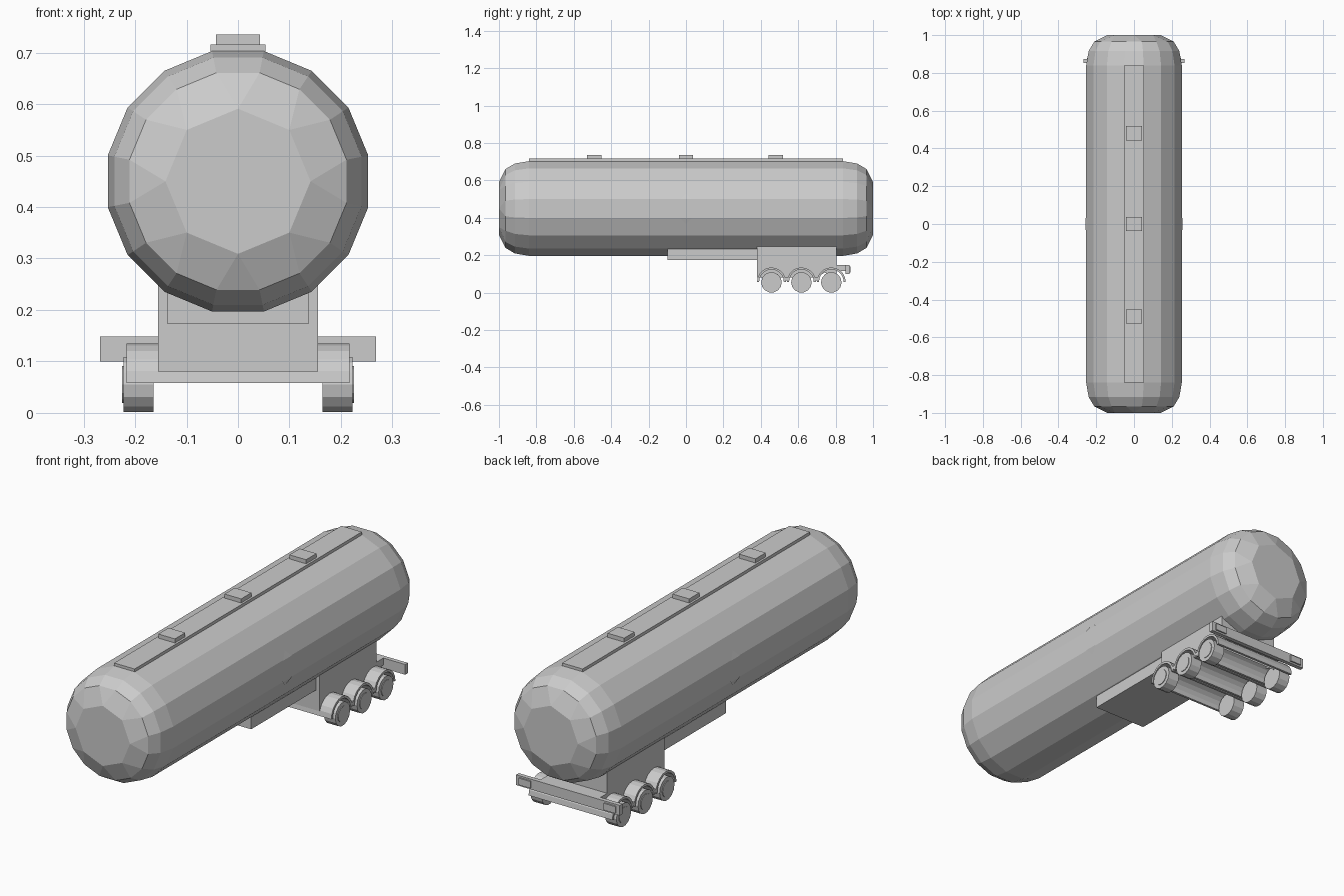
import bpy, bmesh, math
from mathutils import Matrix

if "Cube" in bpy.data.objects:
    bpy.data.objects.remove(bpy.data.objects["Cube"])

AXLES = (0.457, 0.617, 0.777)


def finish(bm, name):
    bmesh.ops.recalc_face_normals(bm, faces=bm.faces)
    me = bpy.data.meshes.new(name)
    bm.to_mesh(me)
    bm.free()
    ob = bpy.data.objects.new(name, me)
    bpy.context.collection.objects.link(ob)
    return ob


def box(name, x0, x1, y0, y1, z0, z1):
    bm = bmesh.new()
    m = Matrix.Translation(((x0 + x1) / 2, (y0 + y1) / 2, (z0 + z1) / 2)) \
        @ Matrix.Diagonal((x1 - x0, y1 - y0, z1 - z0, 1))
    bmesh.ops.create_cube(bm, size=1, matrix=m)
    return finish(bm, name)


def prism_x(name, profile, x0, x1):
    """Extrude a closed (y, z) outline along x."""
    bm = bmesh.new()
    a = [bm.verts.new((x0, y, z)) for y, z in profile]
    b = [bm.verts.new((x1, y, z)) for y, z in profile]
    n = len(profile)
    for i in range(n):
        j = (i + 1) % n
        bm.faces.new((a[i], a[j], b[j], b[i]))
    bm.faces.new(a)
    bm.faces.new(b[::-1])
    bmesh.ops.triangulate(bm, faces=[f for f in bm.faces if len(f.verts) > 4])
    return finish(bm, name)


# Tank: sixteen-sided barrel with octagonal end caps
bm = bmesh.new()
for s in (-1, 1):
    for y, r, n, off in ((1.0, 0.141, 8, 0), (0.965, 0.215, 16, 0.5),
                         (0.915, 0.245, 16, 0.5), (0.84, 0.258, 16, 0.5)):
        for i in range(n):
            a = (i + off) * math.tau / n
            bm.verts.new((r * math.cos(a), s * y, 0.45 + r * math.sin(a)))
bmesh.ops.convex_hull(bm, input=bm.verts)
bmesh.ops.dissolve_limit(bm, angle_limit=math.radians(1),
                         verts=bm.verts, edges=bm.edges)
finish(bm, "tank")

# Walkway and hatches on top
box("walkway", -0.053, 0.053, -0.84, 0.84, 0.695, 0.716)
for y in (-0.49, 0, 0.48):
    box("hatch", -0.043, 0.043, y - 0.038, y + 0.038, 0.71, 0.735)

# Diamond warning plates that follow the tank side
for s in (-1, 1):
    bm = bmesh.new()
    rows = []
    for z, x, w in ((0.368, 0.242, 0), (0.4, 0.256, 0.032), (0.45, 0.256, 0.08),
                    (0.5, 0.256, 0.032), (0.532, 0.242, 0)):
        rows.append([bm.verts.new((s * x, y, z)) for y in ((-w, w) if w else (0,))])
    for lo, hi in zip(rows, rows[1:]):
        bm.faces.new(lo + hi[::-1])
    plate = finish(bm, "warning_plate")

# Front chassis box
box("chassis_front", -0.138, 0.138, -0.1, 0.385, 0.174, 0.25)


# Arched line over the three axles
def arches(r, z):
    pts = []
    for y in AXLES:
        for i in range(9):
            a = math.pi - i * math.pi / 8
            pts.append((y + r * math.cos(a), z + r * math.sin(a)))
    return pts


def clipped(pts, low):
    return [(y, max(z, low)) for y, z in pts]


# Bogie box, its underside cut to the wheel arches
under = [(max(0.381, min(0.803, y)), z) for y, z in clipped(arches(0.072, 0.06), 0.08)]
prism_x("bogie_box", [(0.38, 0.08), (0.38, 0.27), (0.804, 0.27), (0.804, 0.1)]
        + under[::-1], -0.155, 0.155)

# Full-width fenders, one curved shell per axle, joined by small strips
for y in AXLES:
    arc = [math.pi * i / 10 for i in range(11)]
    outer = [(y + 0.077 * math.cos(a), 0.058 + 0.077 * math.sin(a)) for a in arc]
    inner = [(y + 0.066 * math.cos(a), 0.058 + 0.066 * math.sin(a)) for a in arc]
    prism_x("fender", outer + inner[::-1], -0.217, 0.217)
for y in (0.537, 0.697):
    box("fender_strip", -0.217, 0.217, y - 0.012, y + 0.012, 0.065, 0.08)


# Wheels with hubs
def disc(name, x, y, r, w):
    bm = bmesh.new()
    m = Matrix.Translation((x, y, 0.055)) @ Matrix.Rotation(math.pi / 2, 4, 'Y')
    bmesh.ops.create_cone(bm, cap_ends=True, segments=14, radius1=r, radius2=r,
                          depth=w, matrix=m)
    return finish(bm, name)


for s in (-1, 1):
    for y in AXLES:
        disc("wheel", s * 0.193, y, 0.055, 0.058)
        disc("hub", s * 0.215, y, 0.037, 0.02)

# Rear bumper, its mount and lamps
box("bumper_mount", -0.155, 0.155, 0.80, 0.86, 0.115, 0.148)
box("bumper", -0.268, 0.268, 0.853, 0.873, 0.1, 0.148)
for s in (-1, 1):
    xs = sorted((s * 0.19, s * 0.25))
    box("tail_lamp", xs[0], xs[1], 0.87, 0.88, 0.108, 0.14)
